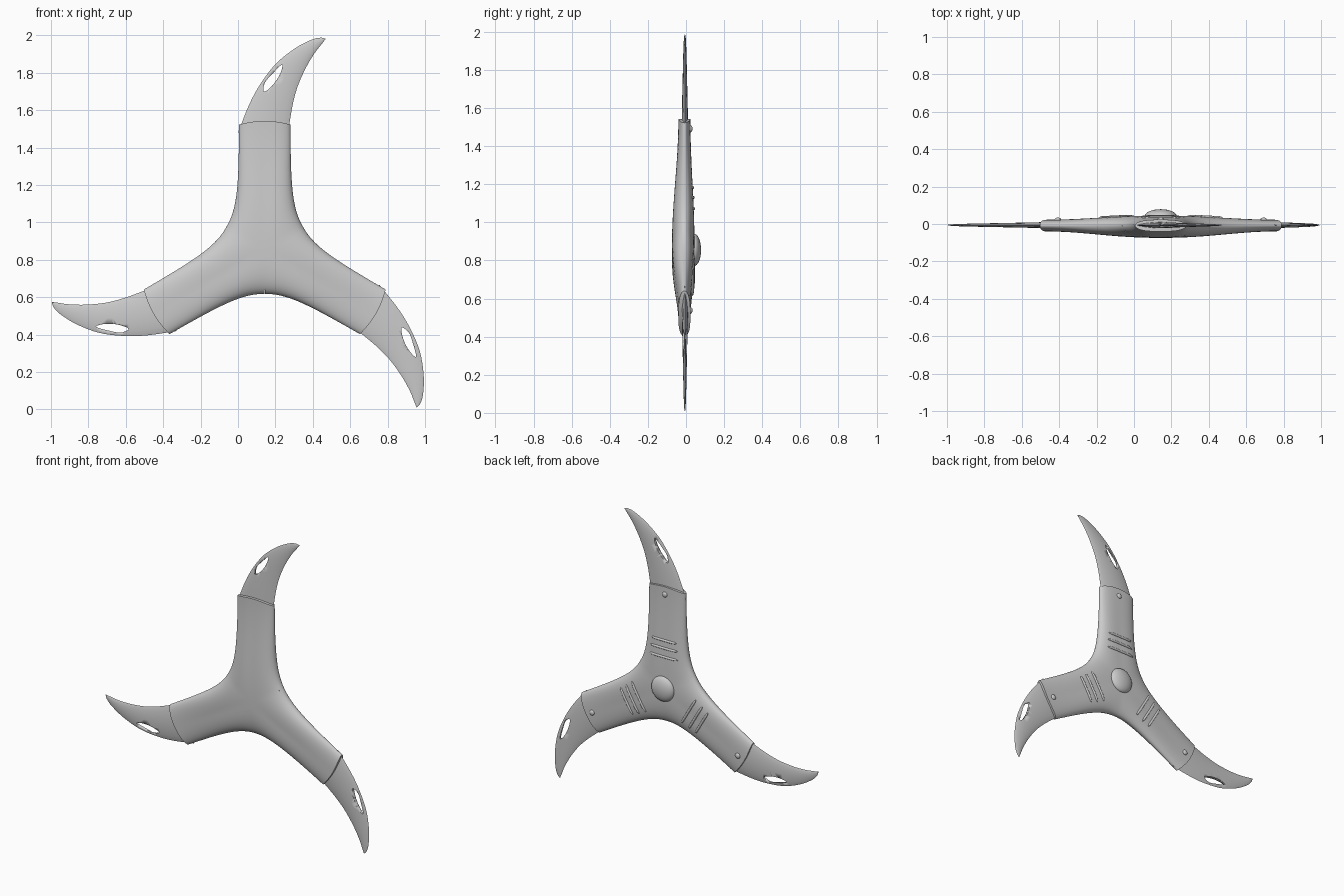
import bpy, bmesh, math
from mathutils import Vector, Matrix

if "Cube" in bpy.data.objects:
    bpy.data.objects.remove(bpy.data.objects["Cube"])

HUB = Vector((0.143, 0.0, 0.855))
MID = -0.008                      # middle plane of the body
TURNS = [Matrix.Rotation(math.radians(120 * k), 4, 'Y') for k in range(3)]


def finish(name, bm, turn=None, angle=35):
    bmesh.ops.remove_doubles(bm, verts=bm.verts, dist=1e-4)
    bmesh.ops.recalc_face_normals(bm, faces=bm.faces)
    me = bpy.data.meshes.new(name)
    bm.to_mesh(me)
    bm.free()
    ob = bpy.data.objects.new(name, me)
    bpy.context.collection.objects.link(ob)
    ob.matrix_world = Matrix.Translation(HUB) @ (turn or Matrix())
    bpy.ops.object.select_all(action='DESELECT')
    bpy.context.view_layer.objects.active = ob
    ob.select_set(True)
    bpy.ops.object.shade_smooth_by_angle(angle=math.radians(angle))
    return ob


def skin(bm, rows, closed=True):
    grid = [[bm.verts.new(p) for p in row] for row in rows]
    n = len(rows[0])
    for a, b in zip(grid, grid[1:]):
        for j in range(n if closed else n - 1):
            k = (j + 1) % n
            bm.faces.new((a[j], a[k], b[k], b[j]))
    return grid


# Arm surface: t runs from hub to arm end, s runs across the width
def arm_point(t, s, side):
    width = 0.137 + 0.069 * math.exp(-9 * 0.548 * t)
    r = (1 - t) * abs(s) * 0.119 + t * (0.667 + 0.02 * (1 - s * s))
    e = t * t * (3 - 2 * t)
    h = 0.066 - 0.034 * e if side < 0 else 0.053 - 0.022 * e
    y = MID + side * h * math.sqrt(max(0, 1 - abs(s) ** 3))
    return Vector((s * width, y, r))


def on_back(r, w):
    s = 0
    for _ in range(6):
        t = (r - abs(s) * 0.119) / (0.667 + 0.02 * (1 - s * s) - 0.119 * abs(s))
        s = w / (0.137 + 0.069 * math.exp(-9 * 0.548 * t))
    return arm_point(t, s, 1)


# Three-armed body
bm = bmesh.new()
N, ROWS = 48, 28
for turn in TURNS:
    rows = []
    for i in range(ROWS + 1):
        angs = [2 * math.pi * j / N for j in range(N)]
        rows.append([turn @ arm_point(i / ROWS, math.cos(a), 1 if j <= N // 2 else -1)
                     for j, a in enumerate(angs)])
    end = skin(bm, rows)[-1]
    for j in range(N // 2):       # close the sleeve end
        quad = []
        for v in (end[j], end[j + 1], end[(N - j - 1) % N], end[(N - j) % N]):
            if v not in quad:
                quad.append(v)
        bm.faces.new(quad)
finish("three_arm_body", bm, angle=45)


# Curved blades with a slot
def spline(pts, n):
    p = [Vector(q) for q in pts]
    p = [2 * p[0] - p[1]] + p + [2 * p[-1] - p[-2]]
    out = []
    for i in range(n + 1):
        f = i / n * (len(p) - 3)
        k = min(int(f), len(p) - 4)
        u = f - k
        a, b, c, d = p[k:k + 4]
        out.append(0.5 * (2 * b + (c - a) * u + (2 * a - 5 * b + 4 * c - d) * u * u
                          + (3 * b - a - 3 * c + d) * u ** 3))
    return out


OUTER = [(0.0, 1.48), (0.06, 1.63), (0.12, 1.74), (0.20, 1.845), (0.30, 1.927), (0.39, 1.975), (0.44, 1.987), (0.468, 1.982)]
INNER = [(0.265, 1.46), (0.28, 1.56), (0.296, 1.645), (0.322, 1.735), (0.365, 1.83), (0.41, 1.905), (0.445, 1.95), (0.468, 1.980)]
SLOT = [(0.135, 1.70), (0.143, 1.745), (0.18, 1.79), (0.235, 1.843), (0.228, 1.80), (0.195, 1.745), (0.152, 1.703)]


def make_blade(turn):
    bm = bmesh.new()
    rows, M, L = [], 16, 28
    for i, (a, b) in enumerate(zip(spline(OUTER, L), spline(INNER, L))):
        thick = 0.0155 * (1 - i / L) + 0.002
        row = []
        for j in range(M):
            ang = 2 * math.pi * j / M
            s = math.cos(ang)
            q = a.lerp(b, (s + 1) / 2)
            side = math.sin(ang)
            y = math.copysign(thick * (1 - s * s) ** 0.8, side) if abs(s) < 0.999 else 0
            row.append((q.x - HUB.x, y - 0.006, q.y - HUB.z))
        rows.append(row)
    g = skin(bm, rows)
    bm.faces.new(g[0])
    bm.faces.new(g[-1])
    blade = finish("blade", bm, turn)
    # slot cutter
    bm = bmesh.new()
    loop = spline(SLOT + SLOT[:1], 28)[:-1]
    g = skin(bm, [[(p.x - HUB.x, y, p.y - HUB.z) for p in loop] for y in (-0.1, 0.1)])
    bm.faces.new(g[0])
    bm.faces.new(g[1])
    cutter = finish("slot_cutter", bm, turn)
    cutter.hide_render = True
    mod = blade.modifiers.new("slot", 'BOOLEAN')
    mod.object, mod.operation, mod.solver = cutter, 'DIFFERENCE', 'EXACT'
    bpy.context.view_layer.objects.active = blade
    # run the slot before the smoothing, then drop the cutter
    bpy.ops.object.modifier_move_to_index(modifier=mod.name, index=0)
    bpy.ops.object.modifier_apply(modifier=mod.name)
    bpy.data.objects.remove(cutter)


# Raised grip bar following the back of an arm
def make_bar(turn, r, half, rad=0.008):
    bm = bmesh.new()
    rows, L, M = [], 24, 8
    for i in range(L + 1):
        u = -math.cos(math.pi * i / L)
        c = on_back(r, u * half)
        k = rad * max(0.05, (1 - u ** 8)) ** 0.5
        rows.append([c + Vector((0, k * math.cos(2 * math.pi * j / M), k * math.sin(2 * math.pi * j / M)))
                     for j in range(M)])
    g = skin(bm, rows)
    bm.faces.new(g[0])
    bm.faces.new(g[-1])
    finish("grip_bar", bm, turn, 60)


def make_dome(name, turn, centre, rad, height):
    bm = bmesh.new()
    bmesh.ops.create_uvsphere(bm, u_segments=32, v_segments=16, radius=1)
    bm.transform(Matrix.Translation(centre) @ Matrix.Diagonal((rad, height, rad, 1)))
    finish(name, bm, turn, 60)


for turn in TURNS:
    make_blade(turn)
    for r, half in ((0.217, 0.105), (0.275, 0.10), (0.327, 0.092)):
        make_bar(turn, r, half)
    make_dome("rivet", turn, on_back(0.635, 0), 0.018, 0.011)

# Central button on the back
make_dome("centre_button", None, Vector((0, 0.042, 0)), 0.085, 0.037)
